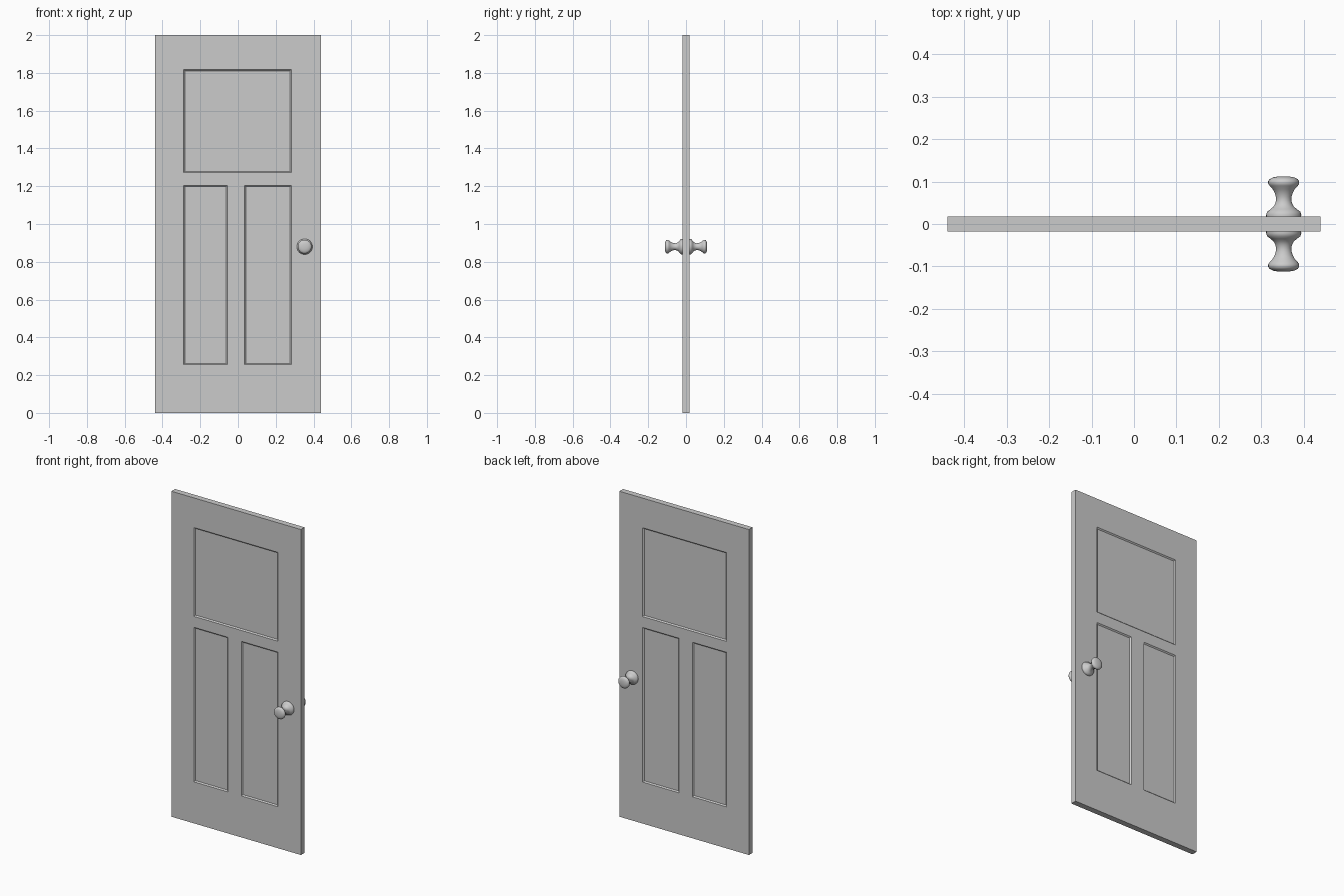
import bpy, bmesh, math

if "Cube" in bpy.data.objects:
    bpy.data.objects.remove(bpy.data.objects["Cube"])

HALF = 0.018                                     # half door thickness
XS = [-0.44, -0.288, -0.056, 0.035, 0.283, 0.44]  # stile edges
ZS = [0, 0.255, 1.205, 1.272, 1.818, 2.0]         # rail edges


def finish(name, bm):
    bmesh.ops.recalc_face_normals(bm, faces=bm.faces)
    me = bpy.data.meshes.new(name)
    bm.to_mesh(me)
    bm.free()
    ob = bpy.data.objects.new(name, me)
    bpy.context.collection.objects.link(ob)
    return ob


# Door slab: grid of stiles and rails, extruded to thickness
bm = bmesh.new()
grid = [[bm.verts.new((x, -HALF, z)) for x in XS] for z in ZS]
for j in range(5):
    for i in range(5):
        bm.faces.new((grid[j][i], grid[j][i + 1], grid[j + 1][i + 1], grid[j + 1][i]))
ext = bmesh.ops.extrude_face_region(bm, geom=bm.faces[:], use_keep_orig=True)
new_verts = [g for g in ext["geom"] if isinstance(g, bmesh.types.BMVert)]
bmesh.ops.translate(bm, verts=new_verts, vec=(0, 2 * HALF, 0))
bmesh.ops.recalc_face_normals(bm, faces=bm.faces)
bm.normal_update()


# Recessed panels on both sides: one wide above, two tall below
def is_panel(f):
    c = f.calc_center_median()
    if abs(f.normal.y) < 0.9 or not XS[1] < c.x < XS[4]:
        return False
    upper = ZS[3] < c.z < ZS[4]
    lower = ZS[1] < c.z < ZS[2] and not XS[2] < c.x < XS[3]
    return upper or lower


bmesh.ops.inset_region(bm, faces=[f for f in bm.faces if is_panel(f)],
                       thickness=0.007, depth=-0.007, use_even_offset=True)
bmesh.ops.dissolve_limit(bm, angle_limit=0.01, verts=bm.verts[:], edges=bm.edges[:])
finish("door_panel", bm)

# Knobs: lathe profile (radius, distance from door centre)
PROFILE = [(0, 0.016), (0.041, 0.016), (0.0415, 0.022), (0.039, 0.029), (0.031, 0.035),
           (0.024, 0.041), (0.020, 0.048), (0.018, 0.056), (0.0185, 0.064),
           (0.021, 0.073), (0.026, 0.082), (0.033, 0.090), (0.0365, 0.095),
           (0.0365, 0.101), (0.033, 0.106), (0.025, 0.110), (0.013, 0.112), (0, 0.1125)]
for side, name in ((-1, "front_knob"), (1, "back_knob")):
    bm = bmesh.new()
    vs = [bm.verts.new((r, side * d, 0)) for r, d in PROFILE]
    es = [bm.edges.new(p) for p in zip(vs, vs[1:])]
    bmesh.ops.spin(bm, geom=vs + es, cent=(0, 0, 0), axis=(0, 1, 0),
                   angle=math.tau, steps=32)
    bmesh.ops.remove_doubles(bm, verts=bm.verts[:], dist=1e-5)
    knob = finish(name, bm)
    knob.location = (0.353, 0, 0.88)
    bpy.ops.object.select_all(action='DESELECT')
    knob.select_set(True)
    bpy.context.view_layer.objects.active = knob
    bpy.ops.object.shade_smooth_by_angle(angle=math.radians(45))
